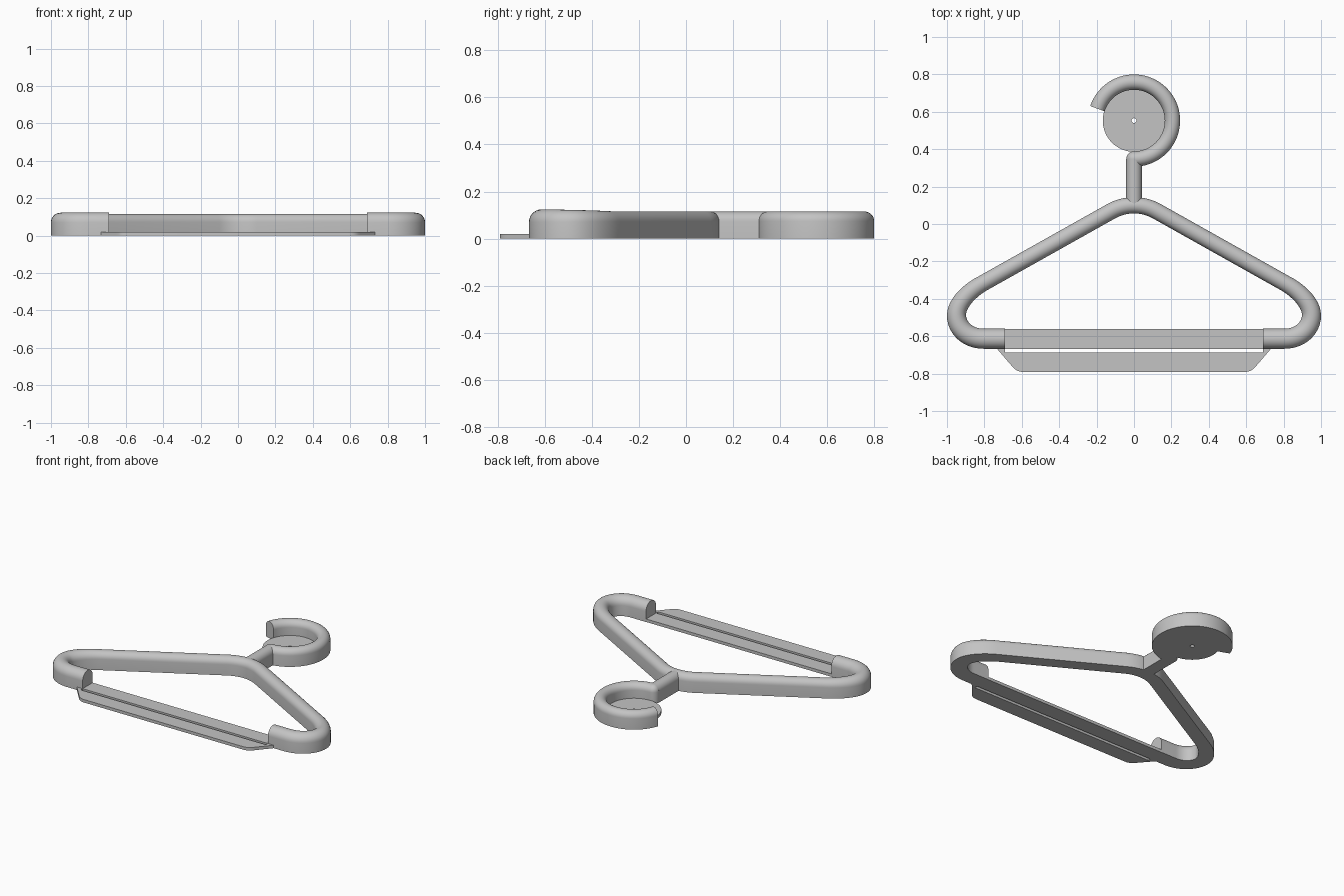
import bpy, bmesh, math
from mathutils import Vector

if "Cube" in bpy.data.objects:
    bpy.data.objects.remove(bpy.data.objects["Cube"])

grey = bpy.data.materials.new("light_grey_plastic")
grey.diffuse_color = (0.55, 0.55, 0.55, 1)
grey.use_nodes = True
grey.node_tree.nodes["Principled BSDF"].inputs["Base Color"].default_value = grey.diffuse_color


def finish(bm, name):
    bmesh.ops.recalc_face_normals(bm, faces=bm.faces)
    me = bpy.data.meshes.new(name)
    bm.to_mesh(me)
    bm.free()
    me.materials.append(grey)
    ob = bpy.data.objects.new(name, me)
    bpy.context.collection.objects.link(ob)
    bpy.ops.object.select_all(action='DESELECT')
    ob.select_set(True)
    bpy.context.view_layer.objects.active = ob
    bpy.ops.object.shade_smooth_by_angle(angle=math.radians(35))
    return ob


def sweep(name, path):
    """Sweep a flat-bottomed, round-topped section along (x, y, width, height)."""
    bm = bmesh.new()
    rings = []
    for i, (x, y, w, h) in enumerate(path):
        a, b = path[max(i - 1, 0)], path[min(i + 1, len(path) - 1)]
        t = Vector((b[0] - a[0], b[1] - a[1])).normalized()
        n = Vector((-t.y, t.x))
        r = w / 2
        prof = [(r, 0)]
        prof += [(r * math.cos(math.pi * k / 14), h - r + r * math.sin(math.pi * k / 14))
                 for k in range(15)]
        prof.append((-r, 0))
        rings.append([bm.verts.new((x + n.x * s, y + n.y * s, z)) for s, z in prof])
    m = len(rings[0])
    for r0, r1 in zip(rings, rings[1:]):
        for k in range(m):
            bm.faces.new((r0[k], r0[(k + 1) % m], r1[(k + 1) % m], r1[k]))
    bm.faces.new(rings[0])
    bm.faces.new(rings[-1][::-1])
    return finish(bm, name)


def plate(name, loops, thick):
    """Flat plate from an outer loop and hole loops."""
    bm = bmesh.new()
    edges = []
    for loop in loops:
        vs = [bm.verts.new((x, y, 0)) for x, y in loop]
        edges += [bm.edges.new((vs[i - 1], vs[i])) for i in range(len(vs))]
    bmesh.ops.triangle_fill(bm, use_beauty=True, edges=edges, normal=(0, 0, 1))
    ext = bmesh.ops.extrude_face_region(bm, geom=bm.faces[:], use_keep_orig=True)
    for v in ext["geom"]:
        if isinstance(v, bmesh.types.BMVert):
            v.co.z = thick
    return finish(bm, name)


def bezier(p0, p1, p2, p3, n=12):
    out = []
    for i in range(n + 1):
        t = i / n
        u = 1 - t
        out.append(tuple(u**3 * a + 3 * u * u * t * b + 3 * u * t * t * c + t**3 * d
                         for a, b, c, d in zip(p0, p1, p2, p3)))
    return out


def circle(cx, cy, r, n):
    return [(cx + r * math.cos(2 * math.pi * i / n), cy + r * math.sin(2 * math.pi * i / n))
            for i in range(n)]


# hanger frame: half path from the cut bar end, round the shoulder, to the apex
corner = bezier((-.805, -.6135), (-.887, -.6135), (-.949, -.557), (-.949, -.487))
corner += bezier((-.949, -.487), (-.949, -.432), (-.893, -.364), (-.81, -.318))[1:]
half = [(-.69, -.6135, .107, .124)]
for i, (x, y) in enumerate(corner):
    t = i / (len(corner) - 1)
    half.append((x, y, .107 - .020 * t * t, .124 - .008 * t * t))
ang, R = math.atan(.555), .25
for i in range(9):
    a = ang * (1 - i / 8)
    half.append((-R * math.sin(a), .1 - R + R * math.cos(a), .087, .116))
sweep("hanger_frame", half + [(-x, y, w, h) for x, y, w, h in half[-2::-1]])

# hook ring and stem
HX, HY, HR, HW, HH = 0, .553, .2055, .082, .115
arc = [math.radians(162 - 252 * i / 56) for i in range(57)]
sweep("hook", [(HX + HR * math.cos(a), HY + HR * math.sin(a), HW, HH) for a in arc])
sweep("stem", [(0, .10, .084, HH), (0, HY - HR, .084, HH)])

# rounded joint where the stem meets the hook
bm = bmesh.new()
r = HW / 2
bmesh.ops.create_uvsphere(bm, u_segments=28, v_segments=14, radius=r)
for v in bm.verts:
    v.co.z = v.co.z + HH - r if v.co.z > -1e-5 else 0
    v.co.y += HY - HR
for v in bm.verts:
    if v.co.z == 0:  # lower half becomes the flat-bottomed column
        d = Vector((v.co.x, v.co.y - HY + HR))
        if d.length > r * .97:
            d = d.normalized() * r
            v.co.x, v.co.y = d.x, d.y + HY - HR
finish(bm, "hook_joint")

# round plate inside the hook, with a pin hole
plate("hook_disc", [circle(HX, HY, .167, 64), circle(HX, HY, .013, 16)], .02)

# thin bar floor with slotted front flange
side = [(-.70, -.561), (-.70, -.655), (-.743, -.655), (-.655, -.757)]
side += bezier((-.655, -.757), (-.638, -.778), (-.622, -.791), (-.59, -.791), 6)[1:]
outline = side + [(-x, y) for x, y in reversed(side)]
slot = [(-.69, -.667), (.69, -.667), (.69, -.688), (-.69, -.688)]
plate("bar_flange", [outline, slot], .02)
